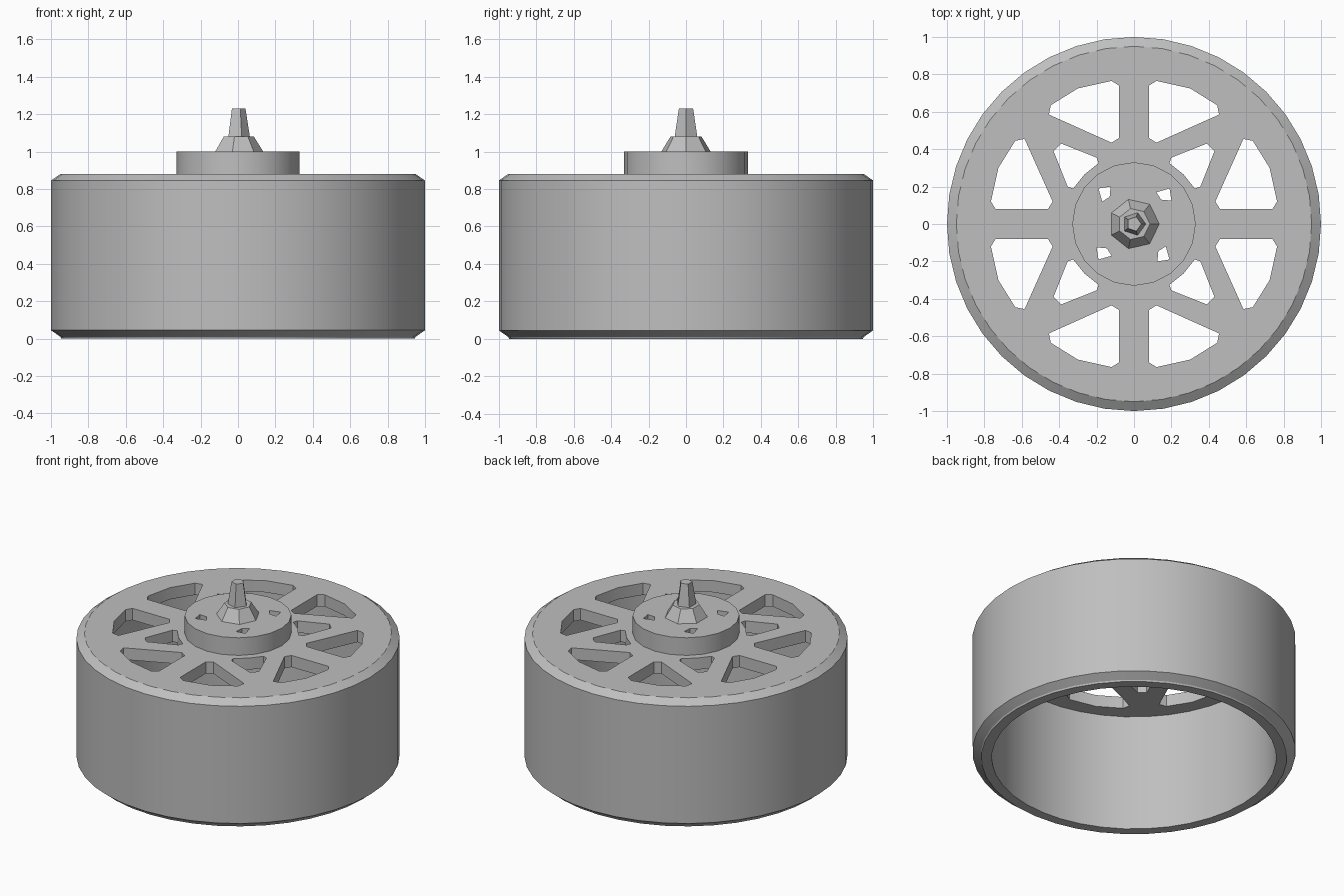
import bpy, bmesh
from math import sin, cos, pi

cube = bpy.data.objects.get("Cube")
if cube:
    bpy.data.objects.remove(cube, do_unlink=True)

grey = bpy.data.materials.new("plain_grey")
grey.use_nodes = True
COLOUR = (0.52, 0.52, 0.52, 1)
grey.diffuse_color = COLOUR
grey.node_tree.nodes["Principled BSDF"].inputs["Base Color"].default_value = COLOUR


def finish(name, bm, smooth=True):
    """Turn a bmesh into a named grey object."""
    bmesh.ops.remove_doubles(bm, verts=bm.verts, dist=1e-4)
    bmesh.ops.recalc_face_normals(bm, faces=bm.faces)
    mesh = bpy.data.meshes.new(name)
    bm.to_mesh(mesh)
    bm.free()
    mesh.materials.append(grey)
    obj = bpy.data.objects.new(name, mesh)
    bpy.context.collection.objects.link(obj)
    if smooth:
        bpy.ops.object.select_all(action="DESELECT")
        obj.select_set(True)
        bpy.context.view_layer.objects.active = obj
        bpy.ops.object.shade_smooth_by_angle(angle=pi / 7)
    return obj


def circle(radius, sides):
    return [(radius * cos(2 * pi * i / sides), radius * sin(2 * pi * i / sides))
            for i in range(sides)]


def four_around(points):
    """Repeat an outline in each quadrant."""
    outlines = []
    for _ in range(4):
        outlines.append(points)
        points = [(-y, x) for x, y in points]
    return outlines


def slab(name, outlines, bottom, top):
    """Flat plate: first outline is the edge, the rest are holes."""
    curve = bpy.data.curves.new(name, "CURVE")
    curve.dimensions = "2D"
    curve.fill_mode = "BOTH"
    curve.extrude = (top - bottom) / 2
    for outline in outlines:
        spline = curve.splines.new("POLY")
        spline.points.add(len(outline) - 1)
        for point, (x, y) in zip(spline.points, outline):
            point.co = (x, y, 0, 1)
        spline.use_cyclic_u = True
    helper = bpy.data.objects.new(name + "_outline", curve)
    bpy.context.collection.objects.link(helper)
    graph = bpy.context.evaluated_depsgraph_get()
    mesh = bpy.data.meshes.new_from_object(helper.evaluated_get(graph))
    bm = bmesh.new()
    bm.from_mesh(mesh)
    bmesh.ops.translate(bm, verts=bm.verts, vec=(0, 0, (top + bottom) / 2))
    bpy.data.objects.remove(helper, do_unlink=True)
    return finish(name, bm)


def loft(name, rings, closed=False, smooth=True):
    """Skin a stack of (outline, z) rings; closed joins last ring to first."""
    bm = bmesh.new()
    loops = [[bm.verts.new((x, y, z)) for x, y in outline] for outline, z in rings]
    pairs = list(zip(loops, loops[1:]))
    if closed:
        pairs.append((loops[-1], loops[0]))
    else:
        bm.faces.new(loops[0])
        bm.faces.new(loops[-1])
    for a, b in pairs:
        for i in range(len(a)):
            j = (i + 1) % len(a)
            bm.faces.new((a[i], a[j], b[j], b[i]))
    return finish(name, bm, smooth)


SIDES = 40
INNER = 0.88

# Hollow drum with bevelled lips
drum = [(INNER, 0.01), (0.95, 0.01), (1.0, 0.045), (1.0, 0.845),
        (0.95, 0.88), (INNER, 0.88)]
loft("drum", [(circle(r, SIDES), z) for r, z in drum], closed=True)
# Thin bottom edge so the drum meets the ground
loft("bottom_lip", [(circle(r, SIDES), z) for r, z in
                    [(INNER, 0.01), (INNER, 0), (0.945, 0), (0.95, 0.01)]], closed=True)

# Spoke plate with large side windows and small windows in the forked spokes
window = [(.08, .74), (.12, .765), (.3, .725), (.445, .635),
          (.455, .585), (.12, .435), (.08, .46)]
mirrored = [(y, x) for x, y in window]
fork = [(.43, .39), (.39, .43), (.2, .355), (.19, .325),
        (.265, .265), (.325, .19), (.355, .2)]
slab("spoke_plate",
     [circle(INNER, SIDES)] + four_around(window) + four_around(mirrored)
     + four_around(fork) + [circle(.33, 20)], 0.80, 0.88)

# Hub with four through holes
bolt_hole = [(.12, .17), (.145, .13), (.2, .125), (.19, .19)]
slab("hub", [circle(.33, 20)] + four_around(bolt_hole), 0.80, 1.0)

# Faceted boss and tapering axle stub
loft("boss", [(circle(.135, 7), 1.0), (circle(.085, 7), 1.08)], smooth=False)
loft("axle_stub", [(circle(.065, 5), 1.07), (circle(.04, 5), 1.23)], smooth=False)
